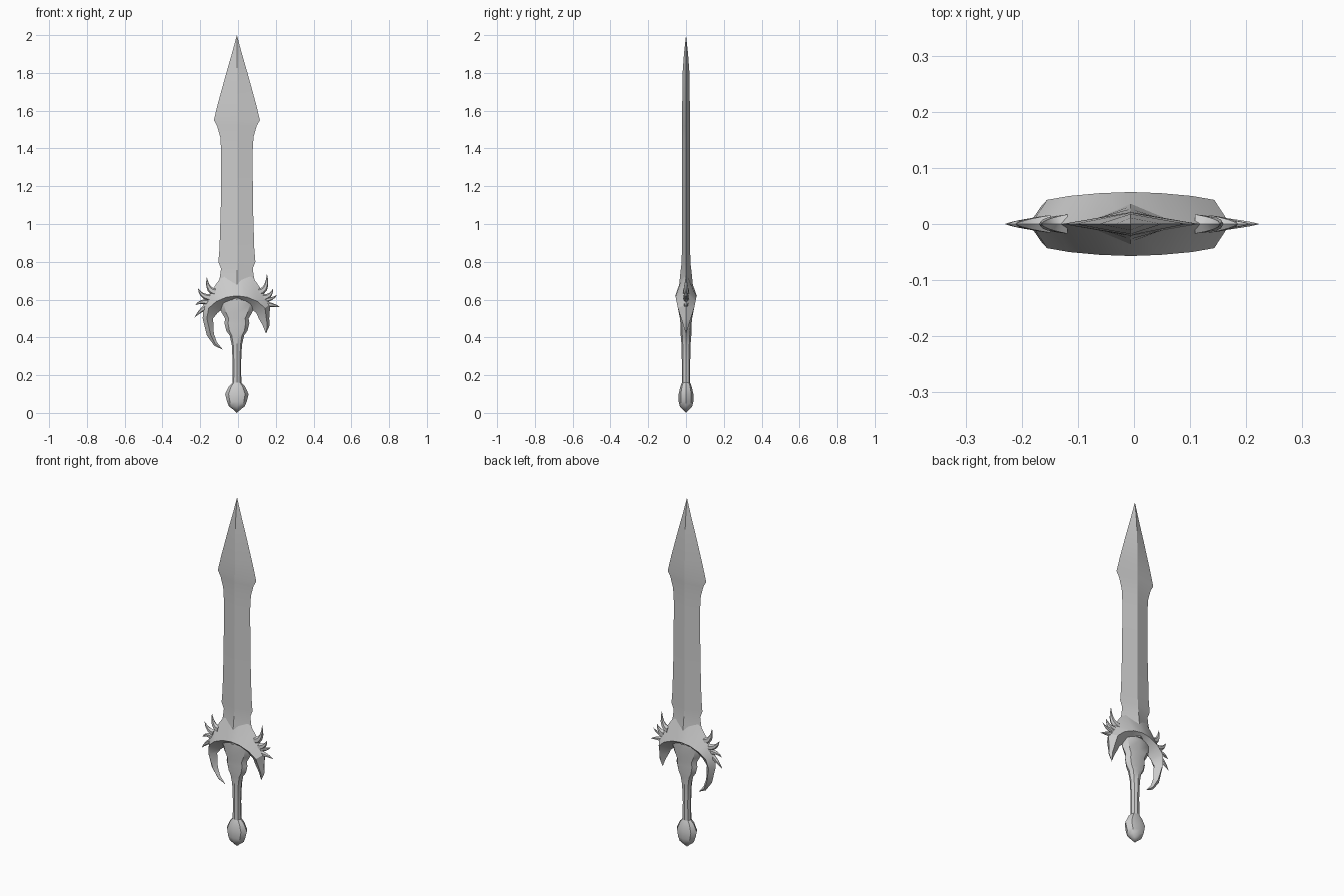
import bpy
import bmesh
from math import cos, sin, pi, radians
from mathutils import Vector

cube = bpy.data.objects.get("Cube")
if cube:
    bpy.data.objects.remove(cube)

AXIS = -0.006  # the blade sits slightly off the middle of the guard

steel = bpy.data.materials.new("grey steel")
steel.use_nodes = True
grey = (0.6, 0.6, 0.6, 1)
steel.diffuse_color = grey
steel.node_tree.nodes["Principled BSDF"].inputs["Base Color"].default_value = grey


def loft(name, rings, angle):
    """Skin a list of equal rings of points, closing both ends."""
    bm = bmesh.new()
    loops = [[bm.verts.new(p) for p in ring] for ring in rings]
    for a, b in zip(loops, loops[1:]):
        for k in range(len(a)):
            n = (k + 1) % len(a)
            bm.faces.new((a[k], a[n], b[n], b[k]))
    bm.faces.new(loops[0])
    bm.faces.new(loops[-1])
    bmesh.ops.remove_doubles(bm, verts=bm.verts, dist=0.0002)
    bmesh.ops.recalc_face_normals(bm, faces=bm.faces)
    mesh = bpy.data.meshes.new(name)
    bm.to_mesh(mesh)
    bm.free()
    mesh.materials.append(steel)
    obj = bpy.data.objects.new(name, mesh)
    bpy.context.collection.objects.link(obj)
    bpy.ops.object.select_all(action="DESELECT")
    obj.select_set(True)
    bpy.context.view_layer.objects.active = obj
    bpy.ops.object.shade_smooth_by_angle(angle=radians(angle))
    return obj


def upright(name, profile, sides, angle):
    """Loft elliptical rings given as (height, half width, half depth)."""
    rings = []
    for z, w, d in profile:
        turns = [2 * pi * k / sides for k in range(sides)]
        rings.append([(AXIS + w * cos(t), d * sin(t), z) for t in turns])
    return loft(name, rings, angle)


# Blade: a diamond section with a flared spear-like point
upright("blade", [
    (0.6, .11, .045), (0.68, .1, .036), (0.72, .09, .032), (0.765, .084, .027),
    (0.8, .098, .023), (0.87, .092, .022), (1.1, .085, .021), (1.38, .083, .021),
    (1.46, .088, .021), (1.52, .105, .021), (1.55, .122, .021), (1.64, .1, .02),
    (1.8, .056, .018), (1.9, .027, .011), (2, 0, 0)], 4, 20)

# Handle: flared collar, slim grip and rounded pommel
upright("collar_and_grip", [
    (0.15, .024, .022), (0.26, .022, .022), (0.36, .027, .024), (0.41, .038, .028),
    (0.435, .056, .029), (0.475, .066, .03), (0.5, .062, .032), (0.53, .08, .034),
    (0.58, .1, .036), (0.6, .1, .036)], 8, 35)
upright("pommel", [
    (0, 0, 0), (0.02, .022, .02), (0.035, .042, .033), (0.06, .052, .039),
    (0.1, .062, .039), (0.14, .043, .03), (0.16, .024, .022)], 8, 35)

# Crescent guard: each station has top, ridge and inner (x, z), then half depth
stations = [
    ((-.08, .335), (-.08, .335), (-.08, .335), 0),
    ((-.125, .355), (-.12, .365), (-.112, .375), .01),
    ((-.165, .41), (-.145, .415), (-.128, .42), .02),
    ((-.187, .5), (-.165, .5), (-.132, .5), .032),
    ((-.183, .575), (-.155, .555), (-.108, .53), .043),
    ((-.145, .64), (-.115, .59), (-.075, .555), .05),
    ((-.075, .74), (-.06, .613), (-.04, .572), .055),
    ((AXIS, .78), (AXIS, .62), (AXIS, .577), .057)]
flip = lambda p: (2 * AXIS - p[0], p[1])
stations += [(flip(t), flip(r), flip(i), d) for t, r, i, d in stations[6:3:-1]]
stations += [
    ((.165, .5), (.15, .5), (.11, .5), .025),
    ((.168, .465), (.155, .465), (.13, .465), .015),
    ((.148, .42), (.148, .42), (.148, .42), 0)]
loft("crescent_guard", [
    [(t[0], 0, t[1]), (r[0], -d, r[1]), (i[0], 0, i[1]), (r[0], d, r[1])]
    for t, r, i, d in stations], 32)


def spike(name, base, bend, tip, radius):
    """Curved thorn along a quadratic arc, in the plane of the guard."""
    a, b, c = (Vector((x, 0, z)) for x, z in (base, bend, tip))
    rings = []
    steps = 5
    for s in range(steps + 1):
        u = s / steps
        centre = a.lerp(b, u).lerp(b.lerp(c, u), u)
        along = (b - a).lerp(c - b, u).normalized()
        side = along.cross(Vector((0, 1, 0)))
        r = radius * (1 - u) ** 0.8
        rings.append([centre + side * r * cos(k * pi / 3)
                      + Vector((0, r * 0.9 * sin(k * pi / 3), 0)) for k in range(6)])
    loft(name, rings, 40)


# Thorns fanning from both shoulders of the guard
thorns = {
    "right": [((-.12, .64), (-.165, .645), (-.165, .72), .022),
              ((-.15, .61), (-.195, .615), (-.212, .66), .02),
              ((-.16, .585), (-.2, .595), (-.226, .57), .017),
              ((-.16, .565), (-.2, .545), (-.23, .505), .017)],
    "left": [((.11, .64), (.16, .645), (.153, .737), .022),
             ((.135, .61), (.175, .615), (.185, .657), .02),
             ((.135, .6), (.175, .595), (.208, .625), .016),
             ((.14, .575), (.18, .575), (.224, .56), .018)]}
for side, group in thorns.items():
    for n, thorn in enumerate(group):
        spike(f"{side}_thorn_{n + 1}", *thorn)
